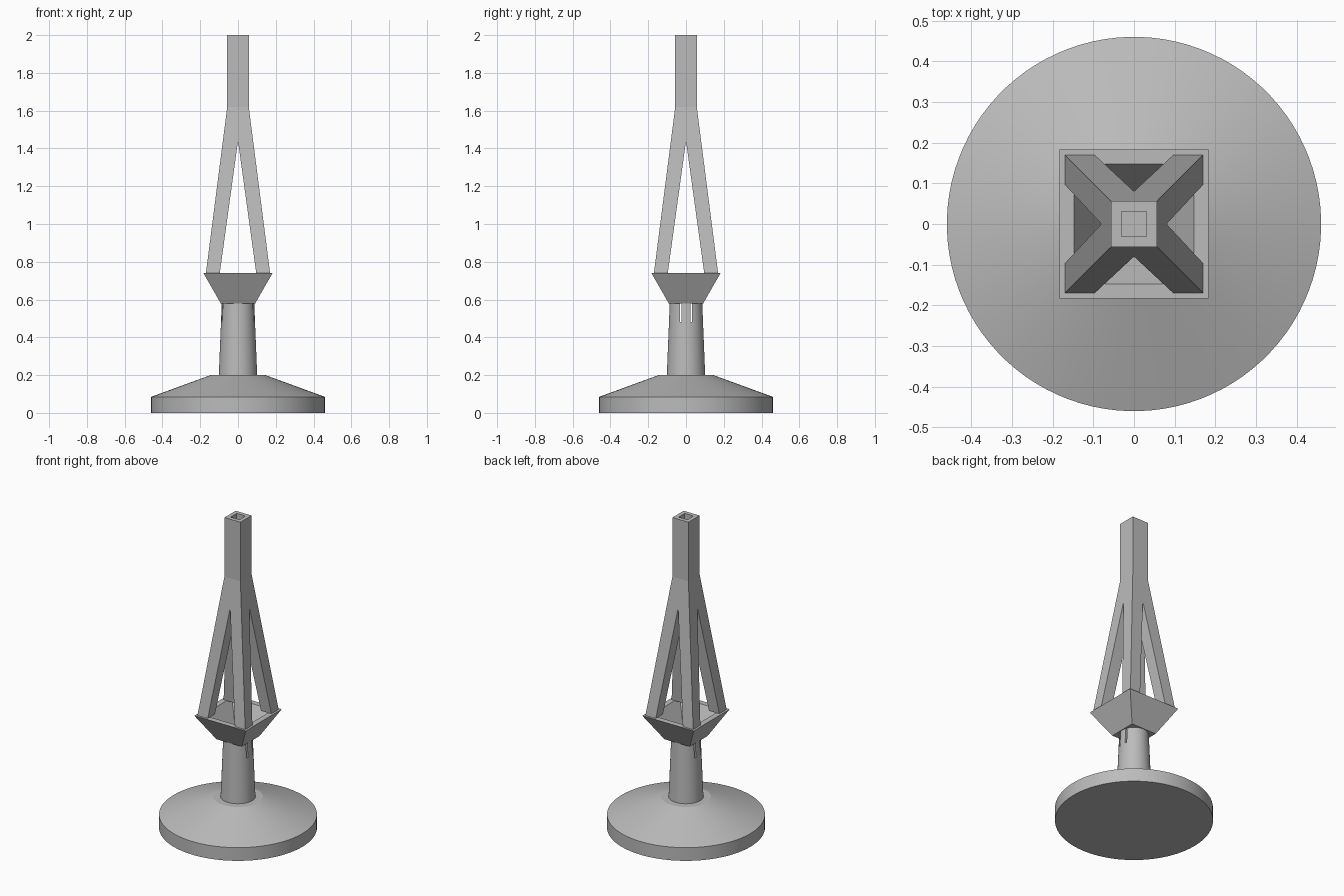
import bpy, bmesh, math

cube = bpy.data.objects.get("Cube")
if cube:
    bpy.data.objects.remove(cube, do_unlink=True)

grey = bpy.data.materials.new("plain grey")
grey.use_nodes = True
colour = (0.5, 0.5, 0.5, 1)
grey.diffuse_color = colour
grey.node_tree.nodes["Principled BSDF"].inputs["Base Color"].default_value = colour


def make_object(name, bm):
    bmesh.ops.recalc_face_normals(bm, faces=bm.faces)
    mesh = bpy.data.meshes.new(name)
    bm.to_mesh(mesh)
    bm.free()
    mesh.materials.append(grey)
    obj = bpy.data.objects.new(name, mesh)
    bpy.context.collection.objects.link(obj)
    return obj


def loft(name, profile, sides):
    """Stack regular rings given as (half width, height); four sides give a square."""
    bm = bmesh.new()
    rings = []
    for half, z in profile:
        r = half / math.cos(math.pi / sides)
        angles = [math.tau * (i + 0.5) / sides for i in range(sides)]
        rings.append([bm.verts.new((r * math.cos(a), r * math.sin(a), z)) for a in angles])
    for low, high in zip(rings, rings[1:]):
        for i in range(sides):
            j = (i + 1) % sides
            bm.faces.new((low[i], low[j], high[j], high[i]))
    bm.faces.new(rings[0])
    bm.faces.new(rings[-1])
    return make_object(name, bm)


def prism(name, outline, reach, along_x):
    """Extrude an outline of (across, height) right through the model."""
    bm = bmesh.new()
    ends = []
    for d in (-reach, reach):
        ends.append([bm.verts.new((d, a, z) if along_x else (a, d, z)) for a, z in outline])
    for end in ends:
        bm.faces.new(end)
    for i in range(len(outline)):
        j = (i + 1) % len(outline)
        bm.faces.new((ends[0][i], ends[0][j], ends[1][j], ends[1][i]))
    return make_object(name, bm)


def cut(obj, cutter):
    cutter.hide_render = True
    mod = obj.modifiers.new("cut", "BOOLEAN")
    mod.operation = "DIFFERENCE"
    mod.solver = "EXACT"
    mod.object = cutter
    bpy.context.view_layer.objects.active = obj
    bpy.ops.object.modifier_apply(modifier=mod.name)
    bpy.data.objects.remove(cutter, do_unlink=True)


def smooth(obj):
    bpy.ops.object.select_all(action="DESELECT")
    obj.select_set(True)
    bpy.context.view_layer.objects.active = obj
    bpy.ops.object.shade_smooth_by_angle(angle=math.radians(15))


# Round foot with a sloping top
smooth(loft("base", [(0.46, 0), (0.46, 0.085), (0.145, 0.2)], 96))

# Tapered column with two narrow slots near its top
column = loft("column", [(0.102, 0.19), (0.086, 0.58)], 64)
for side in (-1, 1):
    y = side * 0.028
    slot = [(y - 0.005, 0.48), (y + 0.005, 0.48), (y + 0.005, 0.6), (y - 0.005, 0.6)]
    cut(column, prism("slot_cutter", slot, 0.2, True))
smooth(column)

# Open square cup
loft("cup", [(0.09, 0.578), (0.183, 0.74), (0.147, 0.74), (0.066, 0.6)], 4)

# Four-legged spire: a tapered block with a bore and triangular openings
spire = loft("spire", [(0.17, 0.739), (0.057, 1.62), (0.057, 2)], 4)
cut(spire, loft("bore_cutter", [(0.031, 0.7), (0.031, 2.1)], 4))
opening = [(-0.102, 0.7), (0.102, 0.7), (0, 1.44)]
for along_x in (True, False):
    cut(spire, prism("opening_cutter", opening, 0.5, along_x))
